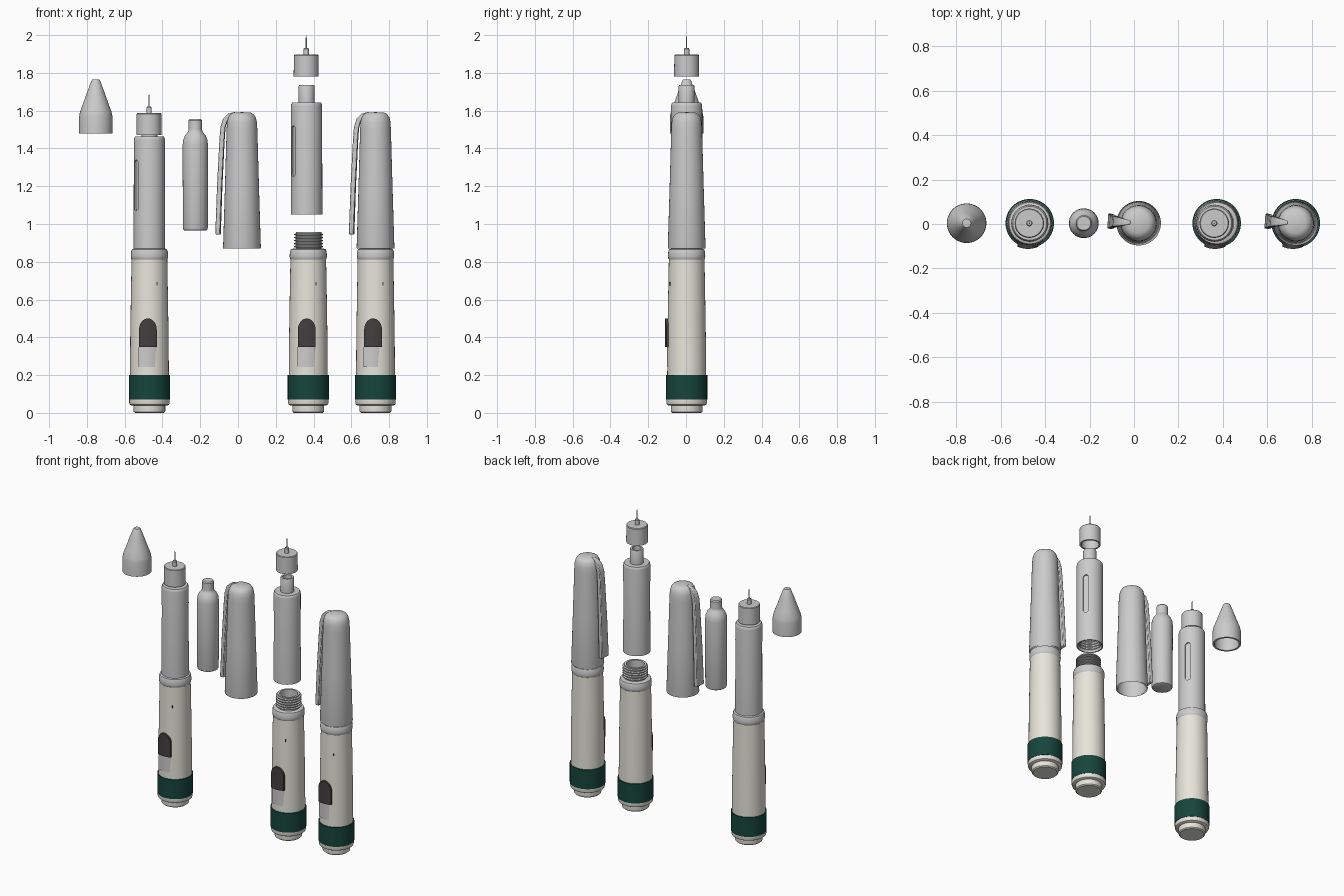
import bpy, bmesh, math
from mathutils import Matrix, Vector

if "Cube" in bpy.data.objects:
    bpy.data.objects.remove(bpy.data.objects["Cube"])

SEG = 56
YC = 0.0035          # shared y of all part axes


def material(name, rgb):
    m = bpy.data.materials.new(name)
    m.diffuse_color = (*rgb, 1)
    m.use_nodes = True
    m.node_tree.nodes["Principled BSDF"].inputs["Base Color"].default_value = m.diffuse_color
    return m


BEIGE = material("warm_plastic", (0.80, 0.78, 0.70))
GREEN = material("dark_green", (0.008, 0.06, 0.045))
DARK = material("charcoal", (0.055, 0.052, 0.05))
PALE = material("pale_window", (0.85, 0.85, 0.84))


def finish(bm, name, x, mat=None, dz=0.0, angle=35):
    bmesh.ops.recalc_face_normals(bm, faces=bm.faces)
    me = bpy.data.meshes.new(name)
    bm.to_mesh(me)
    bm.free()
    me.shade_smooth()
    me.set_sharp_from_angle(angle=math.radians(angle))
    ob = bpy.data.objects.new(name, me)
    bpy.context.collection.objects.link(ob)
    ob.location = (x, YC, dz)
    if mat:
        me.materials.append(mat)
    return ob


def lathe(name, x, profile, mat=None, dz=0.0, closed=False, seg=SEG):
    """Revolve (radius, z) points; r = 0 becomes a pole, closed joins last to first."""
    bm = bmesh.new()
    rings = []
    for r, z in profile:
        if r == 0:
            rings.append([bm.verts.new((0, 0, z))] * seg)
        else:
            rings.append([bm.verts.new((r * math.cos(a), r * math.sin(a), z))
                          for a in (2 * math.pi * i / seg for i in range(seg))])
    pairs = list(zip(rings, rings[1:]))
    if closed:
        pairs.append((rings[-1], rings[0]))
    for a, b in pairs:
        for i in range(seg):
            j = (i + 1) % seg
            vs = list(dict.fromkeys((a[i], a[j], b[j], b[i])))
            if len(vs) > 2:
                bm.faces.new(vs)
    return finish(bm, name, x, mat, dz)


def curved_plate(name, x, half, z0, top, radius, mat):
    """Plate wrapped on the body front; top(u) gives the upper edge for u in -1..1."""
    bm = bmesh.new()
    n = 20
    cols = []
    for i in range(n + 1):
        u = -math.cos(math.pi * i / n)
        px = u * half
        y = -math.sqrt(radius ** 2 - px ** 2)
        cols.append([bm.verts.new(p) for p in ((px, y, z0), (px, y, top(u)),
                                               (px, y + 0.025, top(u)), (px, y + 0.025, z0))])
    for a, b in zip(cols, cols[1:]):
        for k in range(4):
            bm.faces.new((a[k], a[(k + 1) % 4], b[(k + 1) % 4], b[k]))
    bm.faces.new(cols[0])
    bm.faces.new(cols[-1])
    return finish(bm, name, x, mat)


def slot_cutter(x, dz):
    """Two pill-shaped prisms on opposite sides of the holder."""
    bm = bmesh.new()
    base = math.atan2(-0.53, -0.85)
    for a in (base, base + math.pi):
        rad = Vector((math.cos(a), math.sin(a), 0))
        tan = Vector((-math.sin(a), math.cos(a), 0))
        outline = []
        for zc, start in ((1.322, 0), (1.088, math.pi)):
            for i in range(9):
                t = start + math.pi * i / 8
                outline.append(tan * 0.018 * math.cos(t) + Vector((0, 0, zc + 0.018 * math.sin(t))))
        inner = [bm.verts.new(p + rad * 0.073) for p in outline]
        outer = [bm.verts.new(p + rad * 0.11) for p in outline]
        bm.faces.new(inner)
        bm.faces.new(outer)
        for i in range(len(outline)):
            j = (i + 1) % len(outline)
            bm.faces.new((inner[i], inner[j], outer[j], outer[i]))
    ob = finish(bm, "slot_cutter", x, None, dz)
    ob.hide_render = True
    return ob


def zigzag(r_low, r_high, z0, z1, turns):
    step = (z1 - z0) / turns
    pts = []
    for i in range(turns):
        z = z0 + i * step
        pts += [(r_low, z), (r_low, z + 0.3 * step), (r_high, z + 0.5 * step), (r_high, z + 0.8 * step)]
    return pts + [(r_low, z1)]


def pen_body(tag, x, shift):
    lathe(tag + "_push_button", x, [(0, 0), (0.076, 0), (0.083, 0.006), (0.084, 0.012),
                                    (0.084, 0.05), (0, 0.05)], BEIGE)
    lathe(tag + "_base_ring", x, [(0, 0.04), (0.097, 0.04), (0.104, 0.044), (0.107, 0.052),
                                  (0.107, 0.072), (0, 0.072)], BEIGE)
    lathe(tag + "_dose_band", x, [(0, 0.07), (0.109, 0.07), (0.109, 0.2), (0, 0.2)], GREEN)
    lathe(tag + "_barrel", x, [(0, 0.19), (0.103, 0.19), (0.1015, 0.4), (0.098, 0.62), (0.0945, 0.812),
                               (0.055, 0.812), (0.055, 0.72), (0, 0.72)], BEIGE)
    lathe(tag + "_collar", x, [(0.055, 0.812), (0.094, 0.812), (0.0975, 0.818), (0.0985, 0.83),
                               (0.0975, 0.852), (0.093, 0.865), (0.084, 0.869), (0.055, 0.869)], closed=True)
    curved_plate(tag + "_slider", x + shift, 0.047, 0.35,
                 lambda u: 0.44 + 0.06 * math.sqrt(max(0, 1 - u * u)), 0.1155, DARK)
    curved_plate(tag + "_dose_window", x + shift, 0.05, 0.243, lambda u: 0.35, 0.105, PALE)
    curved_plate(tag + "_mark", x + 0.04, 0.003, 0.675, lambda u: 0.692, 0.0905, DARK)


def holder(tag, x, dz=0.0):
    thread = zigzag(0.074, 0.069, 0.88, 0.97, 5)[::-1]
    ob = lathe(tag + "_cartridge_holder", x,
               [(0.076, 0.869), (0.0835, 0.869), (0.0825, 1.445), (0.081, 1.455), (0.076, 1.462),
                (0.042, 1.462), (0.042, 1.55), (0.039, 1.556), (0.028, 1.556), (0.028, 1.44),
                (0.066, 1.42), (0.066, 0.98)] + thread, dz=dz, closed=True)
    cut = slot_cutter(x, dz)
    mod = ob.modifiers.new("slots", 'BOOLEAN')
    mod.operation, mod.object, mod.solver = 'DIFFERENCE', cut, 'EXACT'
    bpy.context.view_layer.objects.active = ob
    bpy.ops.object.modifier_apply(modifier=mod.name)
    bpy.data.objects.remove(cut)
    ob.data.set_sharp_from_angle(angle=math.radians(35))


def needle(tag, x, dz=0.0):
    lathe(tag + "_needle_hub", x, [(0.055, 1.472), (0.066, 1.472), (0.0655, 1.583), (0.062, 1.587),
                                   (0.014, 1.587), (0.014, 1.617), (0.010, 1.622), (0, 1.622),
                                   (0, 1.57), (0.053, 1.57)], dz=dz, closed=True)
    lathe(tag + "_needle", x, [(0, 1.61), (0.003, 1.61), (0.003, 1.675), (0, 1.69)], dz=dz, seg=12)


def cap(tag, x):
    lathe(tag + "_cap", x, [(0.099, 0.87), (0.1, 0.875), (0.09, 1.2), (0.0815, 1.5), (0.079, 1.54),
                            (0.073, 1.565), (0.062, 1.581), (0.045, 1.59), (0, 1.592),
                            (0, 1.578), (0.058, 1.568), (0.072, 1.53), (0.082, 1.2), (0.092, 0.87)])
    # clip: swept rectangle of (x, z, half width)
    path = [(-0.127, 0.945, 0.034), (-0.118, 1.2, 0.030), (-0.106, 1.44, 0.025), (-0.101, 1.51, 0.023),
            (-0.088, 1.553, 0.02), (-0.066, 1.574, 0.015), (-0.035, 1.581, 0.008)]
    bm = bmesh.new()
    rings = []
    for i, (px, pz, w) in enumerate(path):
        a, b = path[max(i - 1, 0)], path[min(i + 1, len(path) - 1)]
        d = Vector((b[0] - a[0], 0, b[1] - a[1])).normalized()
        nrm = Vector((-d.z, 0, d.x)) * 0.0125
        c = Vector((px, 0, pz))
        rings.append([bm.verts.new(c + nrm * s + Vector((0, w * t, 0)))
                      for s, t in ((1, -1), (1, 1), (-1, 1), (-1, -1))])
    for a, b in zip(rings, rings[1:]):
        for k in range(4):
            bm.faces.new((a[k], a[(k + 1) % 4], b[(k + 1) % 4], b[k]))
    bm.faces.new(rings[0])
    bm.faces.new(rings[-1])
    bmesh.ops.rotate(bm, verts=bm.verts, cent=(0, 0, 0), matrix=Matrix.Rotation(math.radians(-4), 3, 'Z'))
    ob = finish(bm, tag + "_clip", x)
    bev = ob.modifiers.new("soft_edges", 'BEVEL')
    bev.width, bev.segments, bev.limit_method = 0.004, 2, 'ANGLE'


# Pen ready for use
pen_body("open_pen", -0.469, -0.008)
holder("open_pen", -0.469)
needle("open_pen", -0.471)

# Exploded pen with exposed thread
pen_body("exploded_pen", 0.372, -0.008)
lathe("exploded_pen_thread", 0.374, [(0.055, 0.75), (0.068, 0.75)]
      + zigzag(0.068, 0.077, 0.87, 0.95, 5) + [(0.068, 0.957), (0.055, 0.957)], closed=True)
holder("exploded_pen", 0.363, 0.18)
needle("exploded_pen", 0.361, 0.31)

# Capped pen
pen_body("capped_pen", 0.728, -0.013)
holder("capped_pen", 0.728)
cap("capped_pen", 0.728)

# Loose cap
cap("loose", 0.021)

# Loose cartridge
lathe("cartridge", -0.226, [(0, 0.965), (0.056, 0.965), (0.063, 0.969), (0.066, 0.978), (0.067, 1.42),
                            (0.064, 1.445), (0.055, 1.468), (0.044, 1.482), (0.037, 1.492), (0.036, 1.5),
                            (0.036, 1.548), (0.031, 1.555), (0, 1.555)])

# Conical needle cover, hollow underneath
lathe("needle_cover", -0.753, [(0.089, 1.478), (0.088, 1.57), (0.084, 1.592), (0.068, 1.635), (0.045, 1.7),
                               (0.024, 1.757), (0.019, 1.764), (0, 1.766), (0, 1.745), (0.06, 1.62),
                               (0.076, 1.58), (0.077, 1.478)], closed=True)
